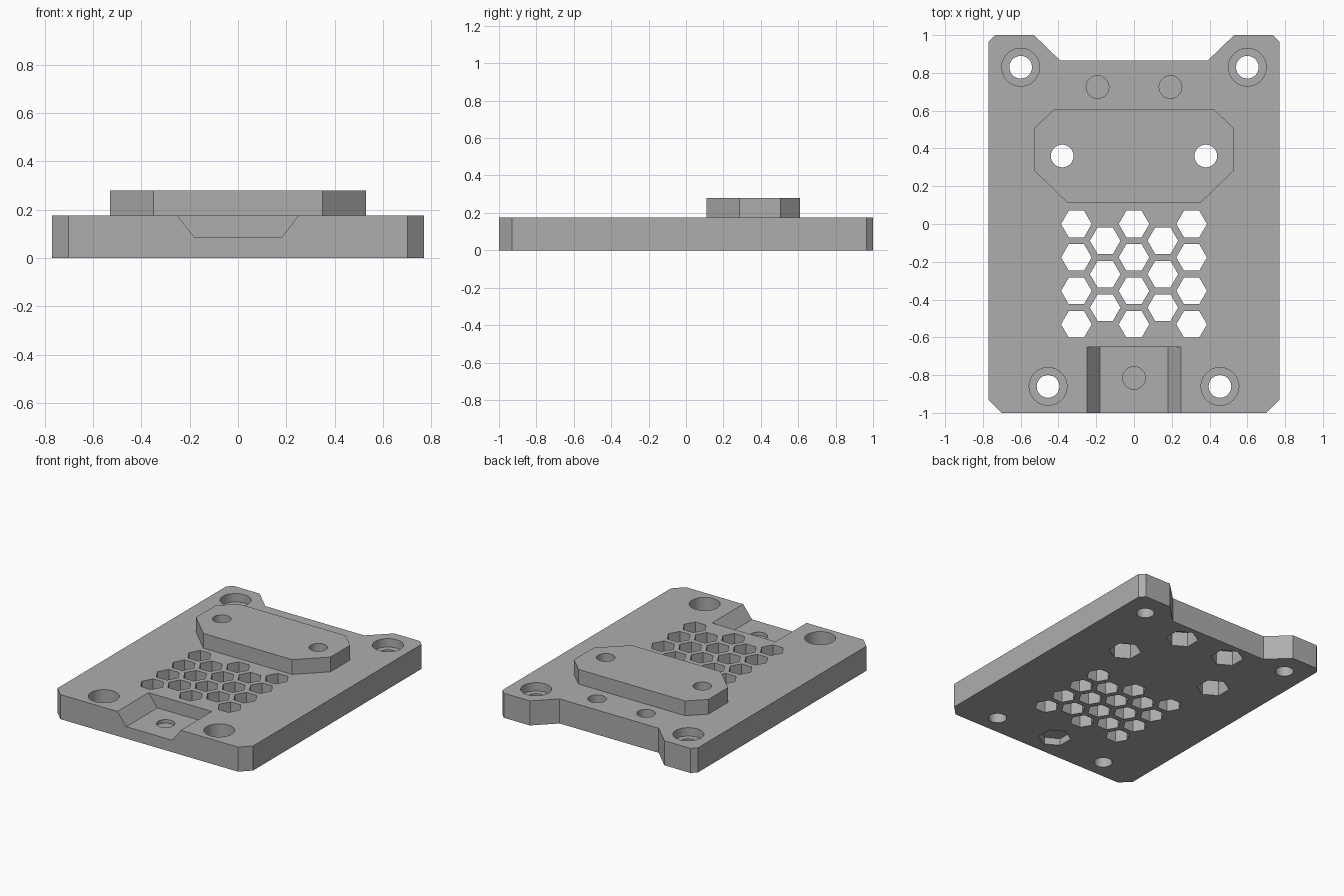
import bpy, bmesh, math

if "Cube" in bpy.data.objects:
    bpy.data.objects.remove(bpy.data.objects["Cube"])

grey = bpy.data.materials.new("plain grey")
grey.diffuse_color = (0.42, 0.42, 0.42, 1)
grey.use_nodes = True
grey.node_tree.nodes["Principled BSDF"].inputs["Base Color"].default_value = grey.diffuse_color


def prisms(name, items):
    """One mesh of separate upright prisms; each item is (outline, z0, z1)."""
    bm = bmesh.new()
    for outline, z0, z1 in items:
        low = [bm.verts.new((x, y, z0)) for x, y in outline]
        high = [bm.verts.new((x, y, z1)) for x, y in outline]
        bm.faces.new(low[::-1])
        bm.faces.new(high)
        n = len(low)
        for i in range(n):
            j = (i + 1) % n
            bm.faces.new((low[i], low[j], high[j], high[i]))
    bmesh.ops.recalc_face_normals(bm, faces=bm.faces)
    mesh = bpy.data.meshes.new(name)
    bm.to_mesh(mesh)
    bm.free()
    mesh.materials.append(grey)
    obj = bpy.data.objects.new(name, mesh)
    bpy.context.collection.objects.link(obj)
    return obj


def ring(x, y, r, n=48, turn=0.0):
    return [(x + r * math.cos(turn + i * math.tau / n),
             y + r * math.sin(turn + i * math.tau / n)) for i in range(n)]


def mirrored(half):
    """Close a right-hand outline (bottom to top) across x = 0."""
    return half + [(-x, y) for x, y in reversed(half)]


def combine(target, other, operation):
    mod = target.modifiers.new(other.name, "BOOLEAN")
    mod.operation = operation
    mod.solver = "EXACT"
    mod.object = other
    bpy.context.view_layer.objects.active = target
    bpy.ops.object.modifier_apply(modifier=mod.name)
    bpy.data.objects.remove(other)


T = 0.175   # plate thickness
B = 0.28    # top of raised pad
OVER = 0.1  # cutter overshoot

# Base plate with clipped corners and a notch in the back edge
plate = prisms("mounting_plate", [(mirrored([
    (0.70, -1), (0.77, -0.93), (0.77, 0.965), (0.735, 1), (0.53, 1), (0.39, 0.865)]), 0, T)])

# Raised octagonal pad
pad = prisms("raised_pad", [(mirrored([
    (0.35, 0.11), (0.53, 0.285), (0.53, 0.505), (0.42, 0.61)]), T - 0.05, B)])
combine(plate, pad, "UNION")

# Sloped-sided pocket in the front edge
pocket = prisms("front_pocket", [([(-0.18, 0.085), (0.18, 0.085), (0.25, T), (0.25, T + OVER),
                                   (-0.25, T + OVER), (-0.25, T)], 0.65, 1 + OVER)])
pocket.rotation_euler.x = math.radians(90)
bpy.context.view_layer.update()
combine(plate, pocket, "DIFFERENCE")

# Honeycomb vents
vents = []
for col in range(-2, 3):
    odd = col % 2
    for row in range(3 if odd else 4):
        y = -0.177 * (row + odd / 2)
        vents.append((ring(col * 0.1525, y, 0.081, 6), -OVER, T + OVER))
combine(plate, prisms("vents", vents), "DIFFERENCE")

# Screw holes, counterbores, nut pockets below and blind holes above
bores, shafts, nuts = [], [], []
for s in (-1, 1):
    for x, y, depth in ((0.6, 0.83, 0.06), (0.455, -0.86, 0.10)):
        bores.append((ring(s * x, y, 0.10), T - depth, T + OVER))
        shafts.append((ring(s * x, y, 0.06), -OVER, T + OVER))
    shafts.append((ring(s * 0.38, 0.36, 0.06), -OVER, B + OVER))
    nuts.append((ring(s * 0.38, 0.36, 0.107, 6, math.pi / 6), -OVER, 0.15))
    shafts.append((ring(s * 0.193, 0.725, 0.06), 0.115, T + OVER))
    nuts.append((ring(s * 0.193, 0.725, 0.107, 6, math.pi / 6), -OVER, 0.105))
shafts.append((ring(0, -0.815, 0.06), 0.06, T + OVER))
nuts.append((ring(0, -0.815, 0.107, 6, math.pi / 6), -OVER, 0.05))
for name, group in (("bores", bores), ("shafts", shafts), ("nuts", nuts)):
    combine(plate, prisms(name, group), "DIFFERENCE")

# Smooth round holes, keep every real edge sharp
plate.select_set(True)
bpy.context.view_layer.objects.active = plate
bpy.ops.object.shade_smooth_by_angle(angle=math.radians(25))
